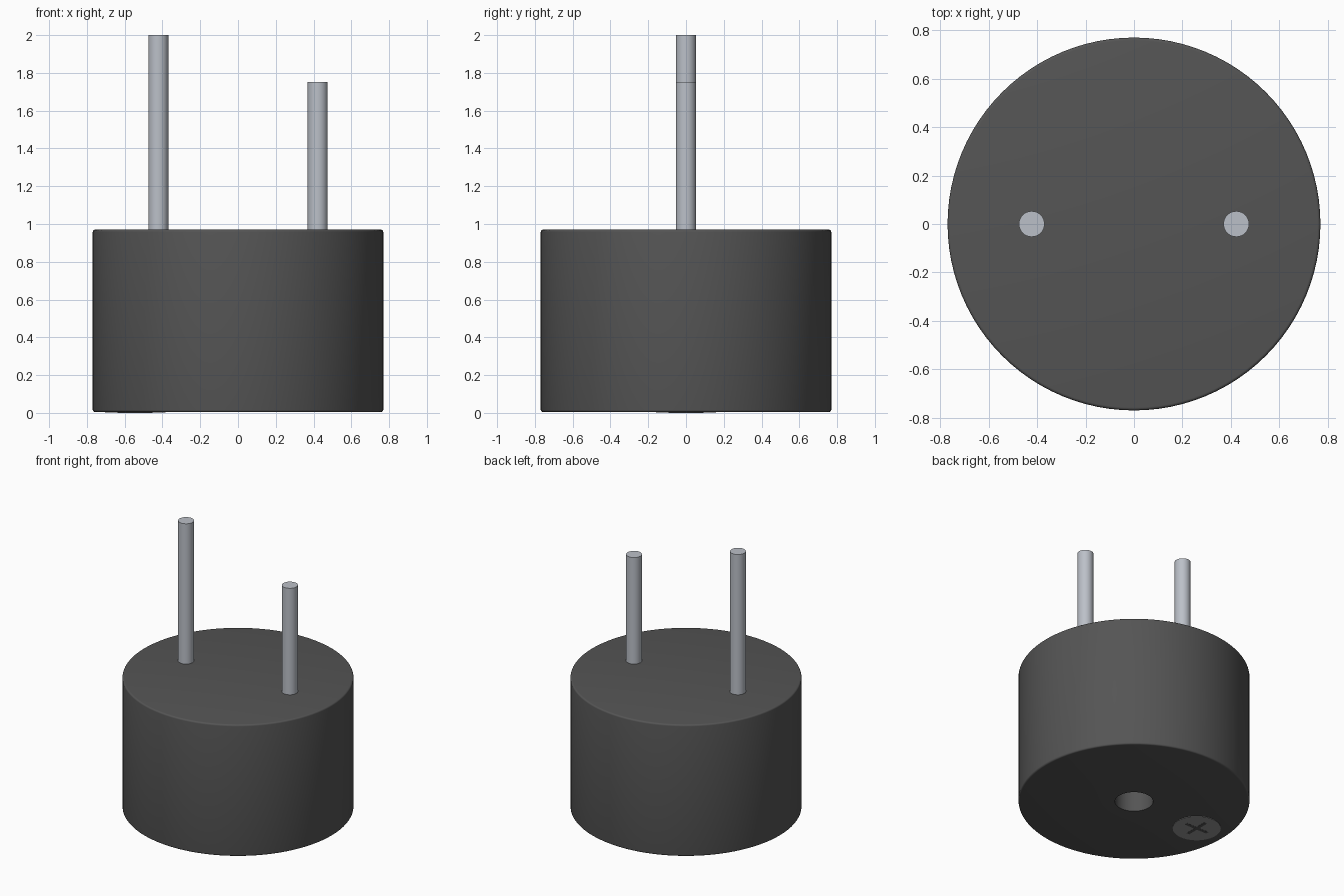
import bpy, bmesh, math
from mathutils import Matrix, Vector

if "Cube" in bpy.data.objects:
    bpy.data.objects.remove(bpy.data.objects["Cube"])

def material(name, rgb):
    m = bpy.data.materials.new(name)
    m.diffuse_color = (*rgb, 1)
    m.use_nodes = True
    m.node_tree.nodes["Principled BSDF"].inputs["Base Color"].default_value = m.diffuse_color
    return m

black = material("black_plastic", (0.09, 0.09, 0.09))
metal = material("tinned_metal", (0.50, 0.53, 0.58))
grey = material("mark_grey", (0.30, 0.30, 0.30))

def finish(name, bm, mat):
    bmesh.ops.recalc_face_normals(bm, faces=bm.faces)
    mesh = bpy.data.meshes.new(name)
    bm.to_mesh(mesh)
    bm.free()
    obj = bpy.data.objects.new(name, mesh)
    bpy.context.collection.objects.link(obj)
    mesh.materials.append(mat)
    bpy.context.view_layer.objects.active = obj
    obj.select_set(True)
    bpy.ops.object.shade_smooth_by_angle(angle=math.radians(35))
    obj.select_set(False)
    return obj

def lathe(name, profile, mat, steps=96):
    bm = bmesh.new()
    verts = [bm.verts.new((r, 0, z)) for r, z in profile]
    edges = [bm.edges.new(pair) for pair in zip(verts, verts[1:])]
    bmesh.ops.spin(bm, geom=verts + edges, axis=(0, 0, 1), cent=(0, 0, 0),
                   angle=math.tau, steps=steps)
    bmesh.ops.remove_doubles(bm, verts=bm.verts, dist=1e-5)
    return finish(name, bm, mat)

def rod(name, x, radius, z0, z1, mat, segments=32):
    bm = bmesh.new()
    bmesh.ops.create_cone(bm, cap_ends=True, segments=segments, radius1=radius,
                          radius2=radius, depth=z1 - z0,
                          matrix=Matrix.Translation((x, 0, (z0 + z1) / 2)))
    return finish(name, bm, mat)

# Round housing with softened rims and a blind sound hole underneath
R, BASE, TOP, B, HOLE = 0.769, 0.004, 0.97, 0.012, 0.127
arc = [(B * math.sin(a), B * math.cos(a)) for a in (i * math.pi / 8 for i in range(5))]
profile = [(0, 0.3), (HOLE, 0.3), (HOLE, BASE)]
profile += [(R - B + s, BASE + B - c) for s, c in arc]
profile += [(R - B + s, TOP - B + c) for s, c in reversed(arc)]
profile += [(0, TOP)]
lathe("housing", profile, black)

# Two pins, the positive one longer
PIN_X = 0.422
rod("long_pin", -PIN_X, 0.053, 0.93, 2.0, metal)
rod("short_pin", PIN_X, 0.053, 0.93, 1.752, metal)

# Polarity disc below the long pin
MARK_X = -0.545
rod("polarity_disc", MARK_X, 0.16, 0.001, 0.008, grey, 48)

# Dark plus sign on the disc
bm = bmesh.new()
h, w = 0.092, 0.012
quarter = [(h, -w), (h, w), (w, w)]
outline = []
for k in range(4):
    turn = Matrix.Rotation(k * math.pi / 2, 3, 'Z')
    outline += [turn @ Vector((x, y, 0)) for x, y in quarter]
face = bm.faces.new([bm.verts.new(p + Vector((MARK_X, 0, 0))) for p in outline])
ext = bmesh.ops.extrude_face_region(bm, geom=[face])
bmesh.ops.translate(bm, vec=(0, 0, 0.004),
                    verts=[v for v in ext["geom"] if isinstance(v, bmesh.types.BMVert)])
finish("plus_mark", bm, black)
